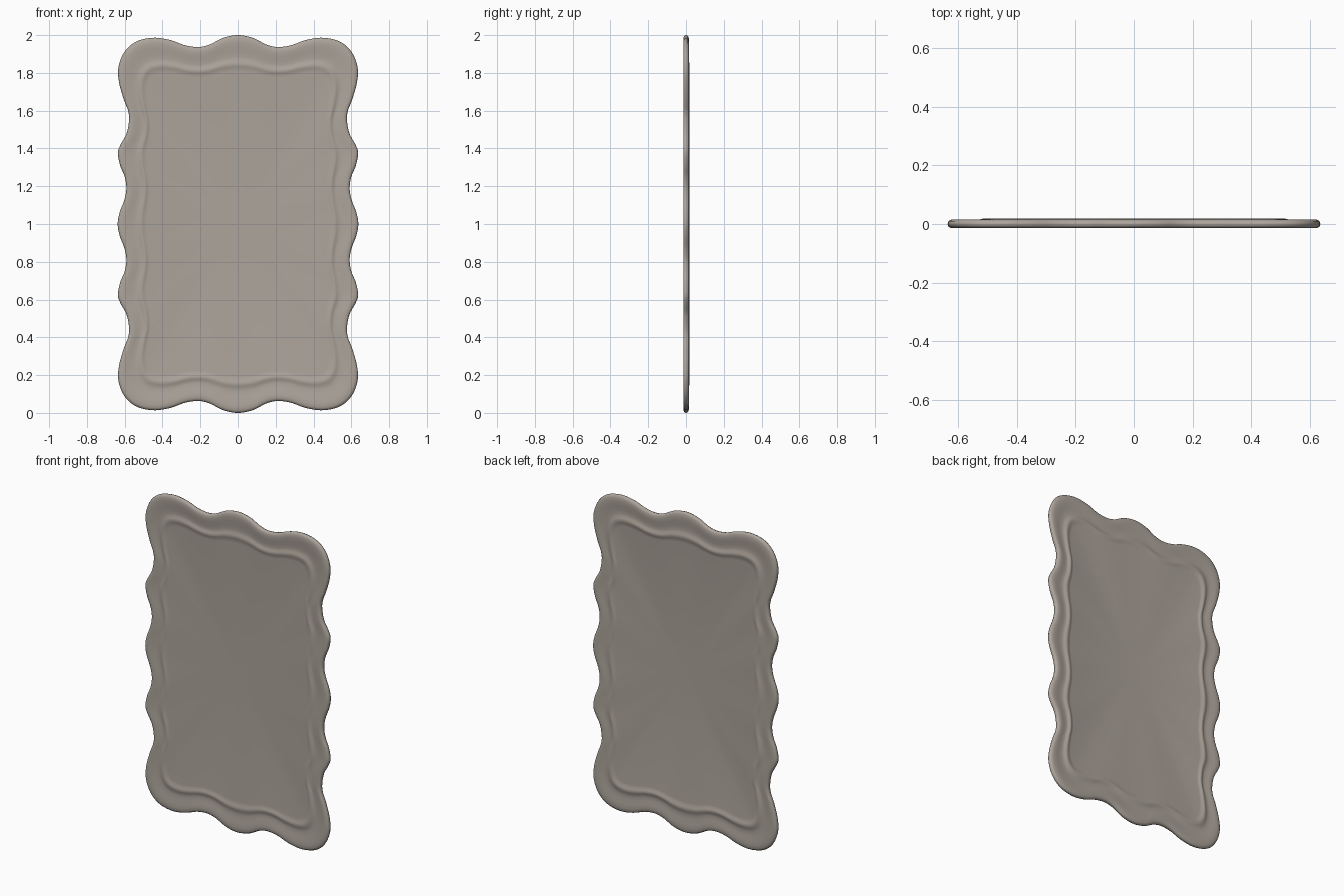
import bpy, bmesh, math
from mathutils import Vector

if "Cube" in bpy.data.objects:
    bpy.data.objects.remove(bpy.data.objects["Cube"])

# One quarter of the scalloped outline: (x, height above middle)
QUARTER = [(0, 1.0), (.08, .985), (.15, .95), (.21, .937), (.28, .946), (.36, .974),
           (.45, .986), (.54, .965), (.602, .91), (.633, .83), (.63, .75), (.605, .66),
           (.582, .60), (.577, .55), (.59, .48), (.622, .42), (.636, .375), (.624, .31),
           (.600, .25), (.591, .19), (.601, .13), (.627, .06), (.637, 0)]


def outline(steps=6):
    """Mirror the quarter into a full loop and smooth it with a spline."""
    q = QUARTER
    half = q + [(x, -z) for x, z in reversed(q[:-1])]
    loop = half + [(-x, z) for x, z in reversed(half[1:-1])]
    pts = [Vector(p) for p in loop]
    n, out = len(pts), []
    for i in range(n):
        a, b, c, d = (pts[(i + k) % n] for k in (-1, 0, 1, 2))
        for s in range(steps):
            t = s / steps
            out.append(.5 * (2 * b + (c - a) * t + (2 * a - 5 * b + 4 * c - d) * t * t
                             + (3 * b - a - 3 * c + d) * t ** 3))
    return out


# Moulding section: (inset, depth), front panel edge -> rim -> back panel edge
SECTION = [(.195, -.0075), (.18, -.0085), (.167, -.012), (.155, -.0145), (.142, -.012),
           (.13, -.008), (.115, -.007), (.09, -.009), (.06, -.0125), (.035, -.0145),
           (.015, -.0135), (.004, -.009), (0, 0),
           (.004, .010), (.015, .0145), (.035, .016), (.06, .0145), (.09, .011),
           (.115, .010), (.13, .012), (.142, .0165), (.155, .019), (.167, .016),
           (.18, .012), (.195, .0105)]


def inset(p, d):
    return (p.x - .8 * d * (p.x / .637) ** 3, p.y - d * p.y ** 3 + 1)


# Scalloped panel with moulded border on both faces
bm = bmesh.new()
base = outline()
rings = []
for d, y in SECTION:
    ring = []
    for p in base:
        x, z = inset(p, d)
        ring.append(bm.verts.new((x, y, z)))
    rings.append(ring)
n = len(base)
for r0, r1 in zip(rings, rings[1:]):
    for i in range(n):
        j = (i + 1) % n
        bm.faces.new((r0[i], r0[j], r1[j], r1[i]))
# Flat centre fields
for ring in (rings[0], rings[-1]):
    mid = bm.verts.new((0, ring[0].co.y, 1))
    for i in range(n):
        bm.faces.new((ring[i], ring[(i + 1) % n], mid))
bmesh.ops.recalc_face_normals(bm, faces=bm.faces[:])

me = bpy.data.meshes.new("scalloped_panel")
bm.to_mesh(me)
bm.free()
me.shade_smooth()
obj = bpy.data.objects.new("scalloped_panel", me)
bpy.context.collection.objects.link(obj)

mat = bpy.data.materials.new("warm taupe")
mat.diffuse_color = (.42, .375, .33, 1)
mat.use_nodes = True
mat.node_tree.nodes["Principled BSDF"].inputs["Base Color"].default_value = mat.diffuse_color
me.materials.append(mat)
